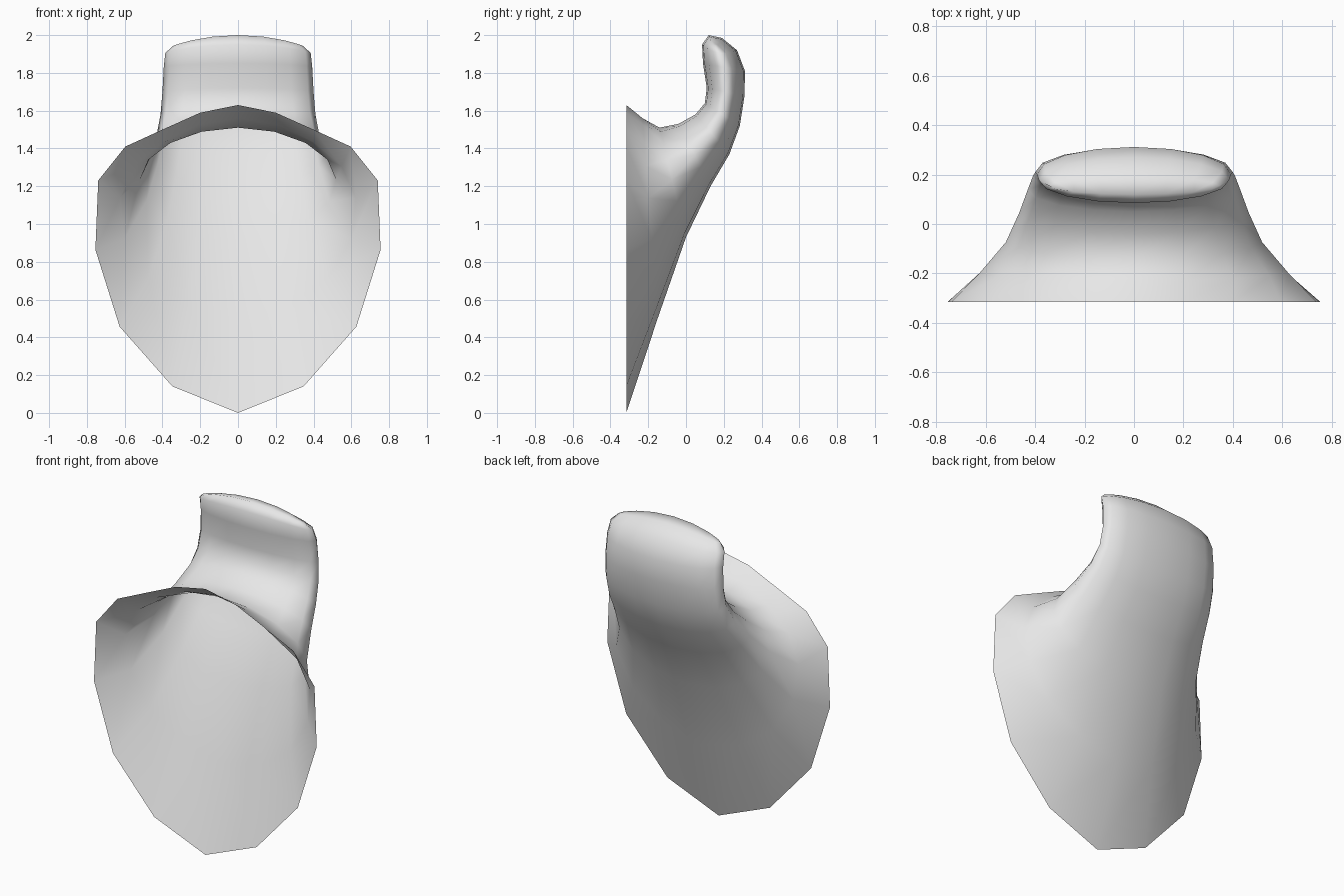
import bpy, bmesh, math

cube = bpy.data.objects.get("Cube")
if cube:
    bpy.data.objects.remove(cube, do_unlink=True)

# Light grey surface
grey = bpy.data.materials.new("light_grey")
grey.use_nodes = True
grey.diffuse_color = (0.8, 0.8, 0.8, 1)
grey.node_tree.nodes["Principled BSDF"].inputs["Base Color"].default_value = (0.8, 0.8, 0.8, 1)

SIDES = 16
HALF = SIDES // 2

# Half outline of the flared open mouth: (share of half width, share from front to back)
mouth = [(0, 0), (.265, .025), (.53, .08), (.79, .135), (.98, .245),
         (1, .47), (.83, .72), (.46, .914), (0, 1)]
# Half ellipse used by the neck
ellipse = [(math.sin(math.pi * k / HALF), (1 - math.cos(math.pi * k / HALF)) / 2)
           for k in range(HALF + 1)]

# Rings along the bent tube:
# front (y, z), back (y, z), half width, mouth shape share, drop at the sides
rings = [
    ((-.316, 1.63), (-.316, 0), .755, 1, 0),
    ((-.23, 1.56), (-.15, .5), .63, .4, 0),
    ((-.14, 1.51), (0, .93), .52, .1, 0),
    ((-.04, 1.53), (.13, 1.2), .465, 0, 0),
    ((.05, 1.58), (.23, 1.37), .43, 0, 0),
    ((.10, 1.64), (.285, 1.52), .41, 0, 0),
    ((.11, 1.72), (.31, 1.68), .40, 0, 0),
    ((.09, 1.85), (.312, 1.81), .393, 0, 0),
    ((.085, 1.95), (.27, 1.92), .385, 0, .03),
    ((.12, 2.0), (.19, 1.985), .345, 0, .05),
]


def ring_points(front, back, width, share, drop):
    points = []
    for k in range(SIDES):
        side, j = (1, k) if k <= HALF else (-1, SIDES - k)
        u = ellipse[j][0] + (mouth[j][0] - ellipse[j][0]) * share
        s = ellipse[j][1] + (mouth[j][1] - ellipse[j][1]) * share
        points.append((side * u * width,
                       front[0] + (back[0] - front[0]) * s,
                       front[1] + (back[1] - front[1]) * s - drop * u * u))
    return points


# Loft the rings into one open shell
bm = bmesh.new()
loops = [[bm.verts.new(p) for p in ring_points(*ring)] for ring in rings]
for a, b in zip(loops, loops[1:]):
    for k in range(SIDES):
        n = (k + 1) % SIDES
        bm.faces.new((a[k], a[n], b[n], b[k]))

# Close the tip with strips running front to back
tip = loops[-1]
for k in range(HALF // 2):
    for sign in (1, -1):
        corners = [tip[sign * j % SIDES] for j in (k, k + 1, HALF - 1 - k, HALF - k)]
        bm.faces.new(list(dict.fromkeys(corners)))
bmesh.ops.recalc_face_normals(bm, faces=bm.faces[:])
for face in bm.faces:
    face.smooth = True

mesh = bpy.data.meshes.new("flared_hook")
bm.to_mesh(mesh)
bm.free()
mesh.materials.append(grey)
hook = bpy.data.objects.new("flared_hook", mesh)
bpy.context.collection.objects.link(hook)
